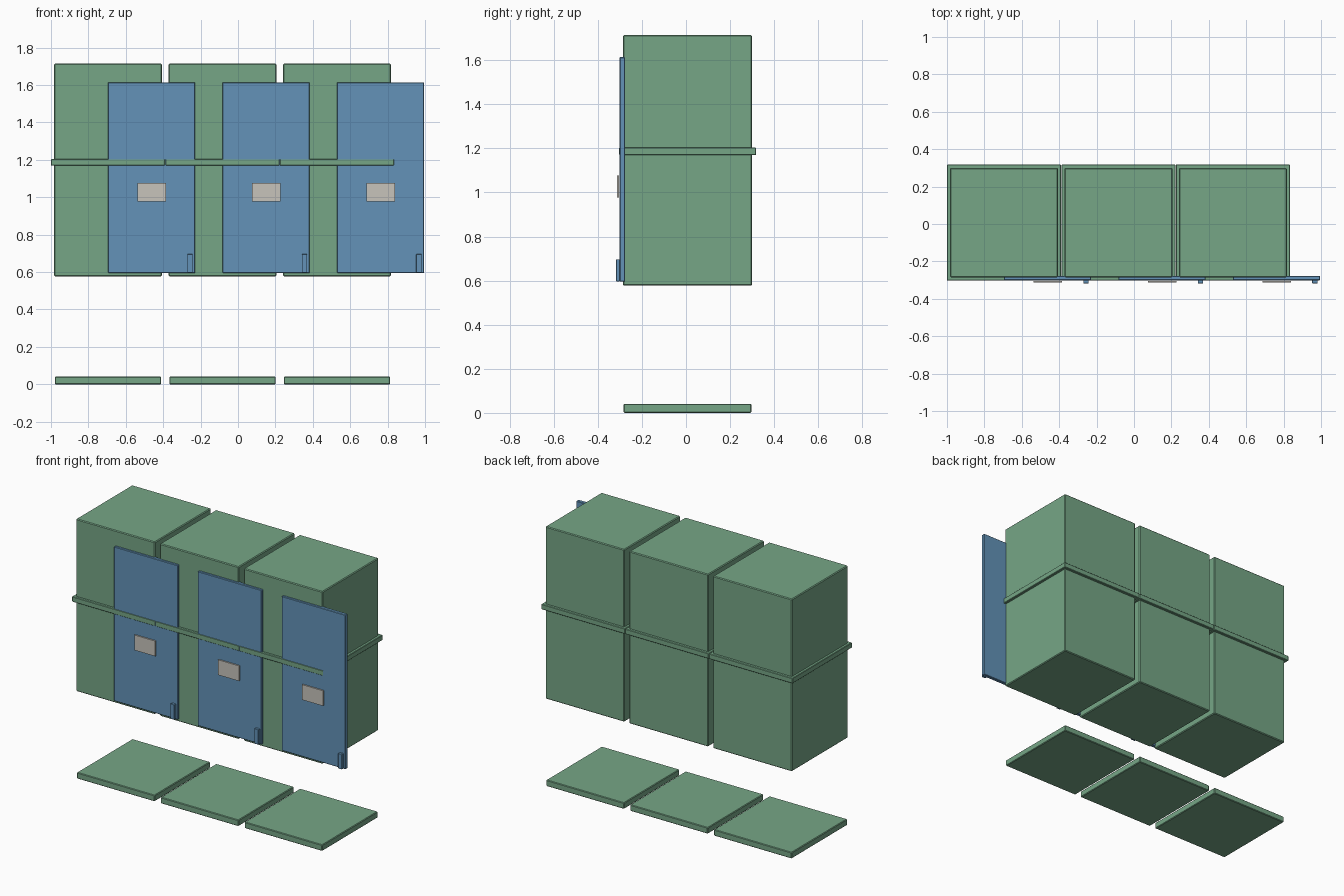
import bpy

cube = bpy.data.objects.get("Cube")
if cube:
    bpy.data.objects.remove(cube, do_unlink=True)


def material(name, colour):
    m = bpy.data.materials.new(name)
    m.use_nodes = True
    m.diffuse_color = (*colour, 1)
    m.node_tree.nodes["Principled BSDF"].inputs["Base Color"].default_value = (*colour, 1)
    return m


green = material("green", (0.18, 0.38, 0.24))
blue = material("blue", (0.125, 0.29, 0.48))
grey = material("warm_grey", (0.57, 0.55, 0.50))


def box(name, mat, x, y, z, bevel=0.0):
    """Box spanning the given (min, max) ranges, with softened edges."""
    spans = (x, y, z)
    bpy.ops.mesh.primitive_cube_add(size=1, location=[(a + b) / 2 for a, b in spans])
    ob = bpy.context.object
    ob.name = name
    ob.scale = [b - a for a, b in spans]
    bpy.ops.object.transform_apply(location=False, rotation=False, scale=True)
    ob.data.materials.append(mat)
    if bevel:
        mod = ob.modifiers.new("edge_bevel", "BEVEL")
        mod.width = bevel
        mod.segments = 1
    return ob


PITCH = 0.612
for i, side in enumerate(("right", "middle", "left")):
    c = -0.695 + i * PITCH

    def part(name, mat, x0, x1, y, z, bevel=0.0):
        box(f"{side}_{name}", mat, (c + x0, c + x1), y, z, bevel)

    # Cabin, floating base slab and waist band
    part("cabin", green, -0.288, 0.288, (-0.286, 0.30), (0.577, 1.714), 0.005)
    part("base_slab", green, -0.284, 0.284, (-0.283, 0.297), (0, 0.041), 0.004)
    part("waist_band", green, -0.305, 0.305, (-0.303, 0.318), (1.169, 1.204), 0.003)
    # Offset door with its sign plate and handle
    part("door", blue, 0.0, 0.466, (-0.301, -0.277), (0.595, 1.614), 0.003)
    part("sign_plate", grey, 0.157, 0.31, (-0.313, -0.304), (0.977, 1.077))
    part("door_handle", blue, 0.424, 0.453, (-0.318, -0.299), (0.597, 0.697), 0.002)
